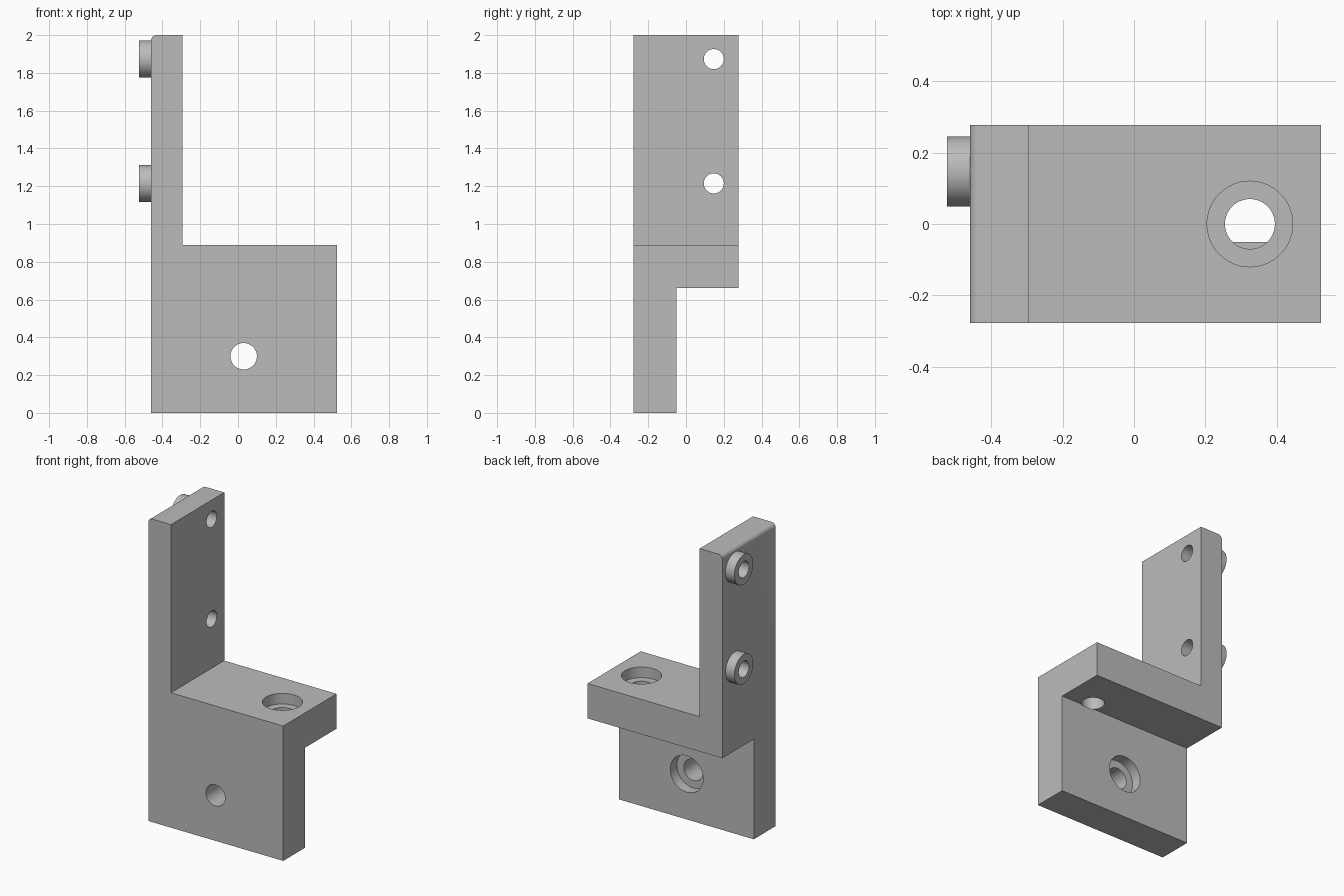
import bpy
import bmesh
import math
from mathutils import Matrix

cube = bpy.data.objects.get("Cube")
if cube:
    bpy.data.objects.remove(cube, do_unlink=True)

grey = bpy.data.materials.new("plain grey")
grey.use_nodes = True
COLOUR = (0.5, 0.5, 0.5, 1)
grey.diffuse_color = COLOUR
grey.node_tree.nodes["Principled BSDF"].inputs["Base Color"].default_value = COLOUR

LEFT, RIGHT = -0.46, 0.525
FRONT, BACK, PLATE_BACK = -0.278, 0.278, -0.05
SHELF_BOTTOM, SHELF_TOP = 0.66, 0.89
UPRIGHT_X, TOP, ROUND = -0.295, 2.0, 0.028
BOSS_END = -0.525


def new_object(name, bm):
    bmesh.ops.recalc_face_normals(bm, faces=bm.faces)
    mesh = bpy.data.meshes.new(name)
    bm.to_mesh(mesh)
    bm.free()
    mesh.materials.append(grey)
    obj = bpy.data.objects.new(name, mesh)
    bpy.context.collection.objects.link(obj)
    return obj


def extrude_xz(name, points, y0, y1):
    bm = bmesh.new()
    face = bm.faces.new([bm.verts.new((x, y0, z)) for x, z in points])
    moved = bmesh.ops.extrude_face_region(bm, geom=[face])["geom"]
    verts = [v for v in moved if isinstance(v, bmesh.types.BMVert)]
    bmesh.ops.translate(bm, verts=verts, vec=(0, y1 - y0, 0))
    return new_object(name, bm)


def cylinder(name, axis, start, end, radius):
    """Cylinder along an axis from a start point to a coordinate on that axis."""
    index = "XYZ".index(axis)
    centre = list(start)
    centre[index] = (start[index] + end) / 2
    turn = {"X": Matrix.Rotation(math.pi / 2, 4, "Y"),
            "Y": Matrix.Rotation(math.pi / 2, 4, "X"),
            "Z": Matrix.Identity(4)}[axis]
    bm = bmesh.new()
    bmesh.ops.create_cone(bm, cap_ends=True, segments=64, radius1=radius,
                          radius2=radius, depth=abs(end - start[index]),
                          matrix=Matrix.Translation(centre) @ turn)
    return new_object(name, bm)


def activate(obj):
    bpy.ops.object.select_all(action="DESELECT")
    obj.select_set(True)
    bpy.context.view_layer.objects.active = obj


def cut(obj, cutter):
    mod = obj.modifiers.new("cut", "BOOLEAN")
    mod.operation = "DIFFERENCE"
    mod.solver = "EXACT"
    mod.object = cutter
    activate(obj)
    bpy.ops.object.modifier_apply(modifier=mod.name)


def discard(obj):
    bpy.data.objects.remove(obj, do_unlink=True)


# Bracket body: block and upright, with a rounded top outer edge
arc = [(LEFT + ROUND * (1 - math.sin(a)), TOP - ROUND * (1 - math.cos(a)))
       for a in [math.pi / 2 * i / 8 for i in range(9)]]
profile = [(LEFT, 0), (RIGHT, 0), (RIGHT, SHELF_TOP), (UPRIGHT_X, SHELF_TOP),
           (UPRIGHT_X, TOP)] + arc
body = extrude_xz("bracket_body", profile, FRONT, BACK)

# Space under the shelf, behind the front plate
recess = extrude_xz("recess_cutter",
                    [(-1, -1), (1, -1), (1, SHELF_BOTTOM), (-1, SHELF_BOTTOM)],
                    PLATE_BACK, 1)

# Counterbored holes in the shelf and the front plate
shelf = (0.325, 0, 1.0)
plate = (0.03, 0.1, 0.30)
cutters = [
    recess,
    cylinder("shelf_bore", "Z", shelf, SHELF_BOTTOM - 0.005, 0.07),
    cylinder("shelf_counterbore", "Z", shelf, SHELF_TOP - 0.07, 0.12),
    cylinder("plate_bore", "Y", plate, -0.5, 0.07),
    cylinder("plate_counterbore", "Y", plate, PLATE_BACK - 0.07, 0.12),
]
for cutter in cutters:
    cut(body, cutter)
    discard(cutter)

# Round bosses on the upright, bored through
parts = [body]
for label, z in (("lower", 1.215), ("upper", 1.873)):
    boss = cylinder(label + "_boss", "X", (BOSS_END, 0.147, z), LEFT, 0.098)
    bore = cylinder("boss_bore", "X", (-0.7, 0.147, z), -0.1, 0.053)
    cut(boss, bore)
    cut(body, bore)
    discard(bore)
    parts.append(boss)

for part in parts:
    activate(part)
    bpy.ops.object.shade_smooth_by_angle(angle=math.radians(30))
